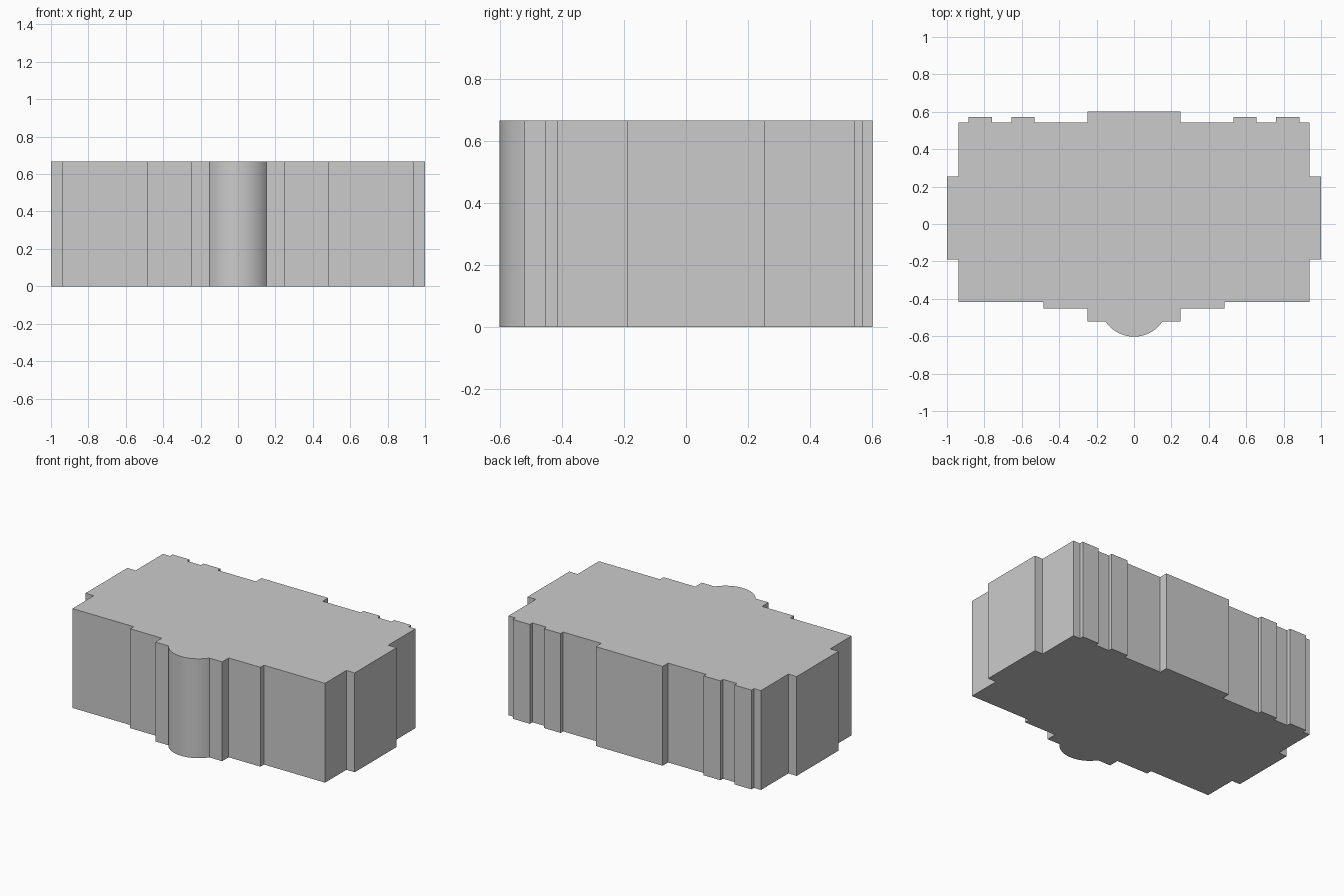
import bpy, bmesh, math

if "Cube" in bpy.data.objects:
    bpy.data.objects.remove(bpy.data.objects["Cube"])

HEIGHT = 0.667

# Right half of the plan outline, from the back centre block round to the front bay
half = [
    (0.248, 0.602), (0.248, 0.544),
    (0.531, 0.544), (0.531, 0.571), (0.656, 0.571), (0.656, 0.544),
    (0.760, 0.544), (0.760, 0.571), (0.886, 0.571), (0.886, 0.544),
    (0.938, 0.544), (0.938, 0.254), (1.0, 0.254), (1.0, -0.190),
    (0.938, -0.190), (0.938, -0.416), (0.484, -0.416), (0.484, -0.453),
    (0.248, -0.453), (0.248, -0.522),
]

# Rounded front bay: circular arc from its right shoulder to its tip
chord, depth, steps = 0.152, 0.080, 16
radius = (chord**2 + depth**2) / (2 * depth)
centre_y = -0.602 + radius
sweep = math.asin(chord / radius)
for i in range(steps):
    a = sweep * (1 - i / steps)
    half.append((radius * math.sin(a), centre_y - radius * math.cos(a)))

# Mirror to the left side, with the bay tip on the centre line
outline = half + [(0, -0.602)] + [(-x, y) for x, y in reversed(half)]

# Extrude the plan into the building block
bm = bmesh.new()
base = bm.faces.new([bm.verts.new((x, y, 0)) for x, y in outline])
top = bmesh.ops.extrude_face_region(bm, geom=[base], use_keep_orig=True)["geom"]
bmesh.ops.translate(bm, vec=(0, 0, HEIGHT),
                    verts=[g for g in top if isinstance(g, bmesh.types.BMVert)])
bmesh.ops.recalc_face_normals(bm, faces=bm.faces)

mesh = bpy.data.meshes.new("building_block")
bm.to_mesh(mesh)
bm.free()
block = bpy.data.objects.new("building_block", mesh)
bpy.context.collection.objects.link(block)

# Smooth the bay, keep all corners sharp
bpy.context.view_layer.objects.active = block
block.select_set(True)
bpy.ops.object.shade_smooth_by_angle(angle=math.radians(25))
